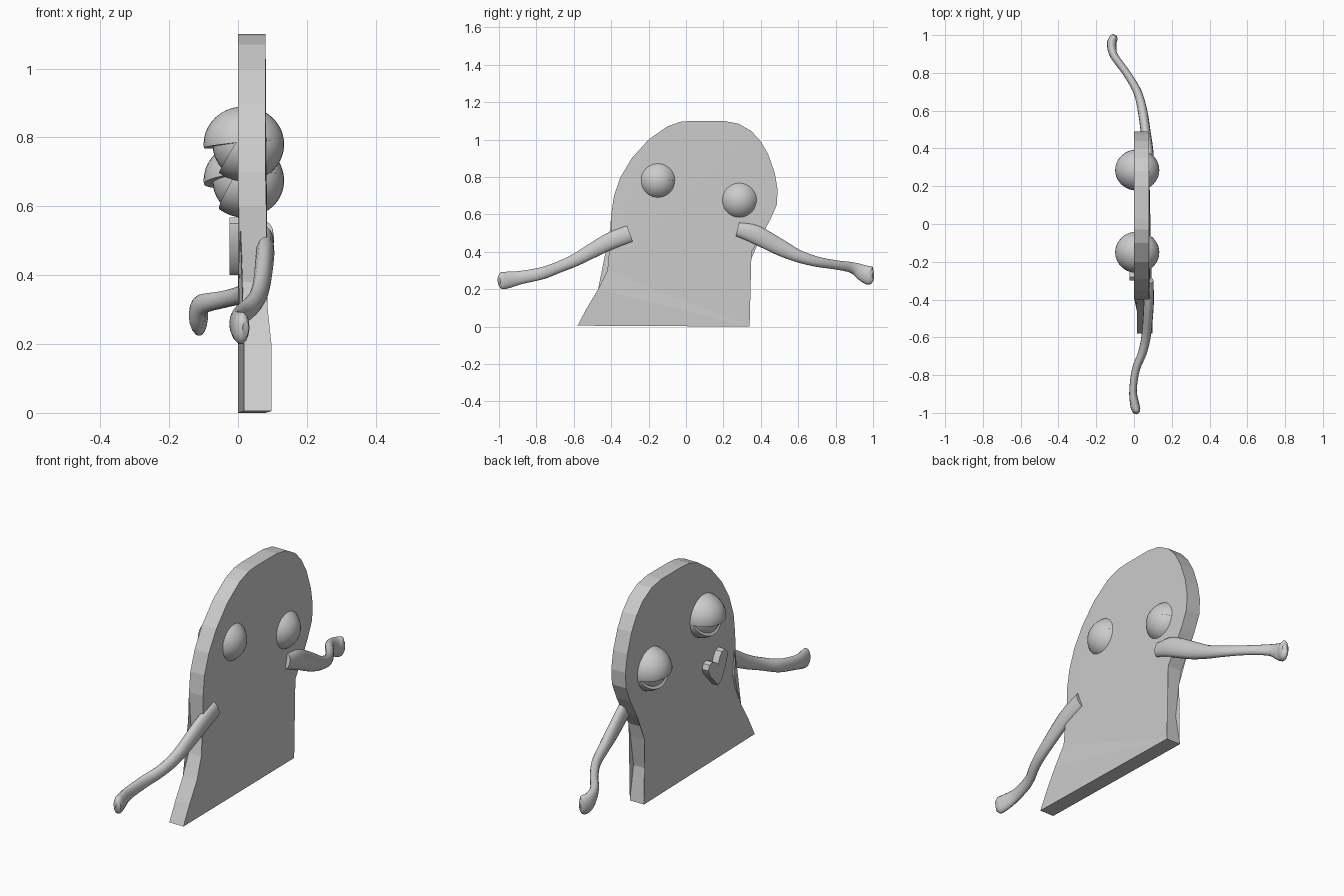
import bpy, bmesh, math
from mathutils import Vector, Matrix

if "Cube" in bpy.data.objects:
    bpy.data.objects.remove(bpy.data.objects["Cube"])

grey = bpy.data.materials.new("light_grey")
grey.diffuse_color = (0.6, 0.6, 0.6, 1)
grey.use_nodes = True
grey.node_tree.nodes["Principled BSDF"].inputs["Base Color"].default_value = grey.diffuse_color


def finish(bm, name, smooth=None):
    bmesh.ops.recalc_face_normals(bm, faces=bm.faces[:])
    me = bpy.data.meshes.new(name)
    bm.to_mesh(me)
    bm.free()
    me.materials.append(grey)
    ob = bpy.data.objects.new(name, me)
    bpy.context.collection.objects.link(ob)
    if smooth:
        bpy.ops.object.select_all(action='DESELECT')
        ob.select_set(True)
        bpy.context.view_layer.objects.active = ob
        bpy.ops.object.shade_smooth_by_angle(angle=math.radians(smooth))
    return ob


def plate(name, outline, x0, x1, shift=lambda y, z: 0):
    """Extrude a (y, z) outline along x."""
    bm = bmesh.new()
    a, b = [[bm.verts.new((x + shift(y, z), y, z)) for y, z in outline] for x in (x0, x1)]
    n = len(outline)
    caps = [bm.faces.new(a), bm.faces.new(b)]
    for i in range(n):
        j = (i + 1) % n
        bm.faces.new((a[i], a[j], b[j], b[i]))
    bmesh.ops.triangulate(bm, faces=caps)
    return bm


def spline(pts, steps):
    """Catmull-Rom through rows of numbers."""
    rows = [Vector(p) for p in pts]
    rows = [rows[0] * 2 - rows[1]] + rows + [rows[-1] * 2 - rows[-2]]
    out = []
    for i in range(1, len(rows) - 2):
        a, b, c, d = rows[i - 1:i + 3]
        for k in range(steps):
            t = k / steps
            out.append(0.5 * (2 * b + (c - a) * t + (2 * a - 5 * b + 4 * c - d) * t * t
                              + (3 * b - a - 3 * c + d) * t ** 3))
    return out + [rows[-2]]


# Body: flat slab with a domed top and flared hem
body = [(-.58, .005), (.34, 0), (.31, .17), (.335, .33), (.35, .4), (.4, .48), (.45, .57),
        (.485, .65), (.49, .73), (.475, .82), (.44, .92), (.4, .99), (.35, 1.045),
        (.28, 1.085), (.2, 1.1), (.03, 1.1), (-.03, 1.095), (-.1, 1.07), (-.2, 1.0),
        (-.29, .9), (-.35, .8), (-.385, .7), (-.4, .6), (-.4, .47), (-.395, .38),
        (-.42, .3), (-.47, .2), (-.53, .1)]
hem = lambda y, z: .017 * min(1, max(0, (-.39 - y) / .08))
finish(plate("body", body, 0, .08, hem), "body")

# Mouth: small heart-shaped plate
heart = [(-.225, .4), (-.255, .42), (-.28, .47), (-.3, .52), (-.298, .55), (-.28, .567),
         (-.255, .562), (-.238, .54), (-.225, .508), (-.205, .525), (-.18, .537),
         (-.155, .53), (-.145, .505), (-.158, .475), (-.19, .44)]
finish(plate("mouth", heart, -.025, .01), "mouth", 40)


def ball(name, centre, radii, cut=None, offset=0):
    """Ellipsoid, optionally keeping only the side the cut normal points to."""
    bm = bmesh.new()
    bmesh.ops.create_uvsphere(bm, u_segments=32, v_segments=20, radius=1,
                              matrix=Matrix.Translation(centre) @ Matrix.Diagonal((*radii, 1)))
    if cut:
        n = Vector(cut).normalized()
        res = bmesh.ops.bisect_plane(bm, geom=bm.verts[:] + bm.edges[:] + bm.faces[:],
                                     plane_co=Vector(centre) + n * offset, plane_no=n,
                                     clear_inner=True)
        rim = [e for e in res["geom_cut"] if isinstance(e, bmesh.types.BMEdge)]
        bmesh.ops.holes_fill(bm, edges=rim, sides=0)
    finish(bm, name, 35)


# Eyes with upper and lower lids
for side, y, z, tilt in (("left", -.15, .78, .06), ("right", .285, .675, .2)):
    ball(side + "_eye", (.03, y, z), (.104, .104, .104))
    ball(side + "_upper_lid", (.017, y, z), (.117, .11, .11), (-.09, tilt, 1))
    ball(side + "_lower_lid", (.018, y, z), (.114, .108, .108), (.857, -.515 * tilt, -.515), -.02)


def arm(name, rows, sides=14):
    """Tube from rows of x, y, z, half width, half height."""
    rows = spline(rows, 4)
    bm = bmesh.new()
    rings = []
    for i, r in enumerate(rows):
        nxt, prv = rows[min(i + 1, len(rows) - 1)], rows[max(i - 1, 0)]
        t = Vector((nxt[0] - prv[0], nxt[1] - prv[1], nxt[2] - prv[2])).normalized()
        s = t.cross(Vector((0, 0, 1))).normalized()
        u = s.cross(t)
        rings.append([bm.verts.new(Vector(r[:3]) + s * r[3] * math.cos(a) + u * r[4] * math.sin(a))
                      for a in (2 * math.pi * k / sides for k in range(sides))])
    for a, b in zip(rings, rings[1:]):
        for k in range(sides):
            j = (k + 1) % sides
            bm.faces.new((a[k], a[j], b[j], b[k]))
    bm.faces.new(rings[0])
    bm.faces.new(rings[-1])
    finish(bm, name, 50)


# Arms: wavy tapered tubes ending in flattened hands
arm("left_arm", [(.078, -.3, .497, .025, .047), (.078, -.42, .45, .027, .046),
                 (.066, -.58, .362, .025, .035), (.045, -.68, .318, .023, .031),
                 (.01, -.77, .285, .021, .033), (-.005, -.88, .263, .02, .036),
                 (.003, -.95, .25, .024, .045), (.012, -.985, .245, .023, .046),
                 (.022, -1.0, .243, .012, .027)])
arm("right_arm", [(.078, .275, .52, .024, .038), (.078, .37, .493, .026, .05),
                  (.06, .5, .425, .026, .045), (.045, .6, .377, .025, .034),
                  (.018, .7, .347, .022, .028), (-.04, .8, .33, .02, .025),
                  (-.105, .89, .315, .021, .03), (-.118, .95, .285, .025, .046),
                  (-.108, .985, .272, .022, .05), (-.1, 1.0, .27, .012, .028)])
